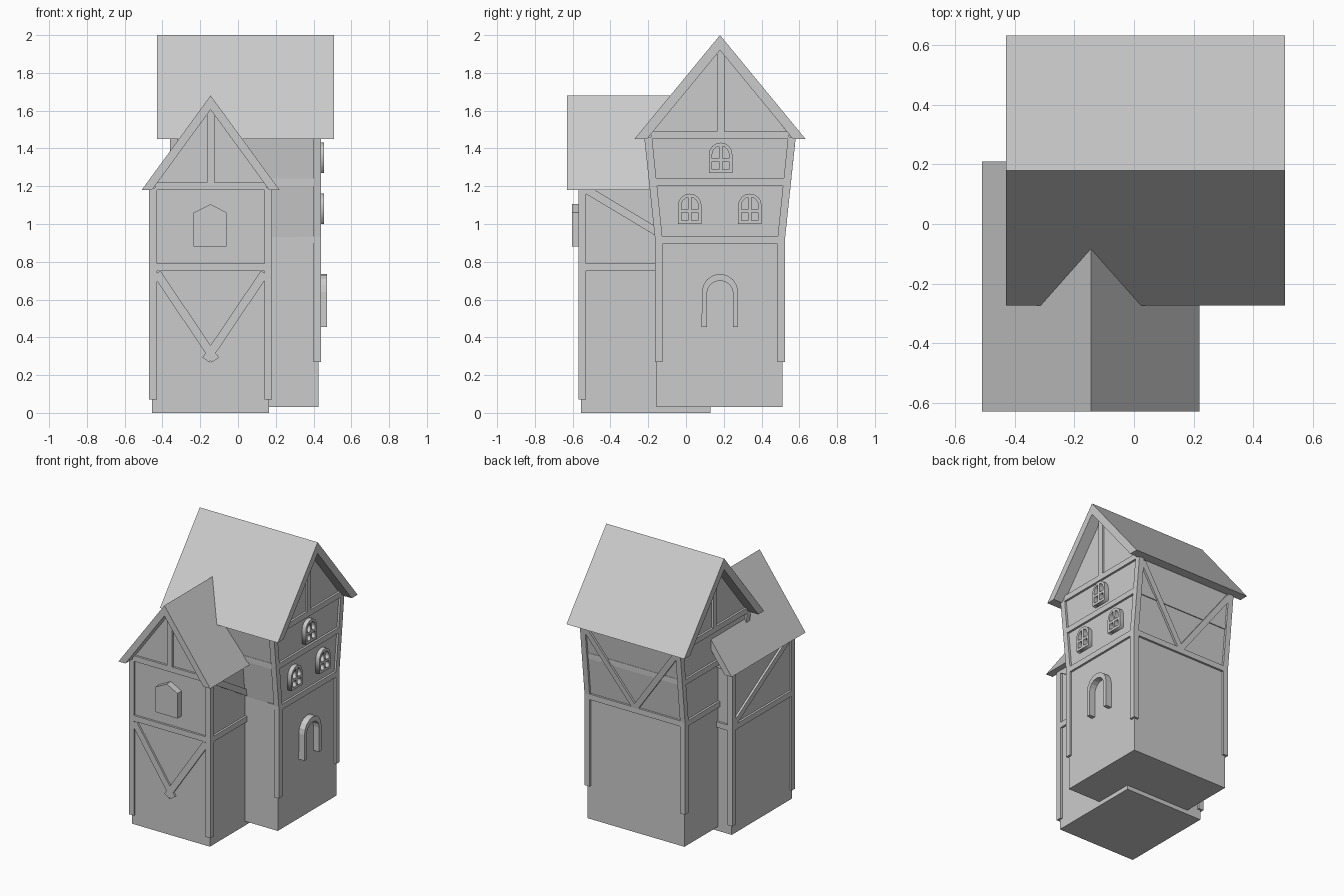
import bpy, bmesh, math

if "Cube" in bpy.data.objects:
    bpy.data.objects.remove(bpy.data.objects["Cube"])

CX, CY, WX = 0.04, 0.18, -0.145      # main centre x, main ridge y, wing ridge x


def prism(name, pts, axis, a, b, shear=0.0):
    """Extrude a profile: axis 'x' takes (y, z) points, axis 'y' takes (x, z)."""
    bm = bmesh.new()
    rings = []
    for d in (a, b):
        if axis == 'x':
            rings.append([bm.verts.new((d, u, v)) for u, v in pts])
        else:
            rings.append([bm.verts.new((u, d + shear * (v - 0.93), v)) for u, v in pts])
    bm.faces.new(rings[0])
    bm.faces.new(rings[1])
    n = len(pts)
    for i in range(n):
        j = (i + 1) % n
        bm.faces.new((rings[0][i], rings[0][j], rings[1][j], rings[1][i]))
    bmesh.ops.recalc_face_normals(bm, faces=bm.faces)
    me = bpy.data.meshes.new(name)
    bm.to_mesh(me)
    bm.free()
    ob = bpy.data.objects.new(name, me)
    bpy.context.collection.objects.link(ob)
    return ob


def box(name, x0, x1, y0, y1, z0, z1):
    return prism(name, [(y0, z0), (y1, z0), (y1, z1), (y0, z1)], 'x', x0, x1)


def bar(name, p, q, w, axis, a, b, shear=0.0):
    """Straight timber of width w between two points of a wall plane."""
    dx, dz = q[0] - p[0], q[1] - p[1]
    k = w / 2 / math.hypot(dx, dz)
    nx, nz = -dz * k, dx * k
    return prism(name, [(p[0] + nx, p[1] + nz), (q[0] + nx, q[1] + nz),
                        (q[0] - nx, q[1] - nz), (p[0] - nx, p[1] - nz)], axis, a, b, shear)


def roof(name, c, half, z0, top, inner, axis, a, b):
    """Gable roof slab, open underneath."""
    ih = half * (inner - z0) / (top - z0)
    prism(name, [(c - half, z0), (c, top), (c + half, z0),
                 (c + ih, z0), (c, inner), (c - ih, z0)], axis, a, b)


def arc(cx, cz, r, a0, a1, n):
    return [(cx + r * math.cos(math.radians(a0 + (a1 - a0) * i / n)),
             cz + r * math.sin(math.radians(a0 + (a1 - a0) * i / n))) for i in range(n + 1)]


def arched_window(name, y, z):
    """Arched frame with four panes cut out, on the right wall."""
    cu = bpy.data.curves.new(name, 'CURVE')
    cu.dimensions = '2D'
    cu.fill_mode = 'BOTH'
    cu.extrude = 0.015
    r, h, m, t = 0.0625, 0.098, 0.009, 0.018
    loops = [[(-r, 0), (r, 0)] + arc(0, h, r, 0, 180, 8)]
    for s in (-1, 1):
        loops.append([(s * m, t), (s * (r - t), t), (s * (r - t), 0.06), (s * m, 0.06)])
        loops.append([(s * m, 0.078), (s * (r - t), 0.078)]
                     + [(s * u, v) for u, v in arc(0, h, r - t, 0, 78, 4)])
    for pts in loops:
        sp = cu.splines.new('POLY')
        sp.points.add(len(pts) - 1)
        for p, (u, v) in zip(sp.points, pts):
            p.co = (u, v, 0, 1)
        sp.use_cyclic_u = True
    ob = bpy.data.objects.new(name, cu)
    bpy.context.collection.objects.link(ob)
    ob.location = (0.44, y, z)
    ob.rotation_euler = (math.pi / 2, 0, math.pi / 2)
    bpy.ops.object.select_all(action='DESELECT')
    ob.select_set(True)
    bpy.context.view_layer.objects.active = ob
    bpy.ops.object.convert(target='MESH')


# Main house: flared walls and roof
prism("main_walls", [(-0.155, 0.03), (0.51, 0.03), (0.51, 0.93), (0.565, 1.45),
                     (CY, 1.93), (-0.21, 1.45), (-0.155, 0.93)], 'x', -0.345, 0.425)
roof("main_roof", CY, 0.453, 1.45, 2.0, 1.92, 'x', -0.43, 0.508)

# Main corner posts following the flare
post = [(-0.165, 0.27), (-0.125, 0.27), (-0.125, 0.93), (-0.18, 1.46),
        (-0.221, 1.46), (-0.165, 0.93)]
for x0, side in ((-0.36, "left"), (0.40, "right")):
    prism(f"main_post_front_{side}", post, 'x', x0, x0 + 0.04)
    prism(f"main_post_back_{side}", [(2 * CY - y, z) for y, z in post], 'x', x0, x0 + 0.04)

# Main horizontal bands and gable king posts
box("main_band_low", -0.36, 0.44, -0.15, 0.525, 0.895, 0.935)
box("main_band_front", 0.345, 0.41, -0.162, -0.14, 0.9, 0.935)
box("main_band_mid", -0.36, 0.44, -0.19, 0.545, 1.20, 1.24)
box("main_band_top", -0.36, 0.44, -0.185, 0.545, 1.45, 1.49)
box("main_king_post", -0.36, 0.44, 0.163, 0.203, 1.48, 1.92)

# Back V braces lying on the sloped wall
for s in (-1, 1):
    bar("back_brace", (CX + s * 0.365, 1.43), (CX, 0.93), 0.04, 'y', 0.495, 0.525, 0.106)

# Right wall windows and door surround
for y, z in ((0.183, 1.27), (0.02, 1.0), (0.338, 1.0)):
    arched_window("arched_window", y, z)
prism("door_arch", [(0.083, 0.455)] + arc(CY, 0.64, 0.096, 180, 0, 8) + [(0.276, 0.455), (0.25, 0.455)]
      + arc(CY, 0.63, 0.07, 0, 180, 8) + [(0.11, 0.455)], 'x', 0.42, 0.47)

# Front wing: walls and roof
prism("wing_walls", [(-0.455, 0), (0.165, 0), (0.165, 1.2), (WX, 1.62), (-0.455, 1.2)],
      'y', -0.555, 0.13)
roof("wing_roof", WX, 0.365, 1.18, 1.68, 1.605, 'y', -0.63, 0.21)

# Wing posts, bands and king post
for x0 in (-0.47, 0.14):
    box("wing_post_front", x0, x0 + 0.04, -0.57, -0.53, 0.07, 1.19)
box("wing_post_back", -0.47, -0.43, 0.105, 0.145, 0.07, 1.19)
box("wing_band", -0.47, 0.18, -0.57, 0.145, 0.75, 0.79)
box("wing_gable_beam", -0.44, 0.15, -0.57, 0.145, 1.18, 1.22)
box("wing_king_post", WX - 0.02, WX + 0.02, -0.57, 0.145, 1.21, 1.605)

# Wing front V braces, crossing at the foot
for s in (-1, 1):
    bar("front_brace", (WX + s * 0.285, 0.74), (WX - s * 0.025, 0.28), 0.045, 'y', -0.568, -0.54)

# Wing side diagonals
for x0 in (-0.47, 0.155):
    bar("side_brace", (-0.54, 1.19), (0.11, 0.8), 0.042, 'x', x0, x0 + 0.025)

# Wing front gabled window box with sill
prism("front_window", [(-0.235, 0.88), (-0.06, 0.88), (-0.06, 1.06), (WX, 1.105), (-0.235, 1.06)],
      'y', -0.603, -0.55)
